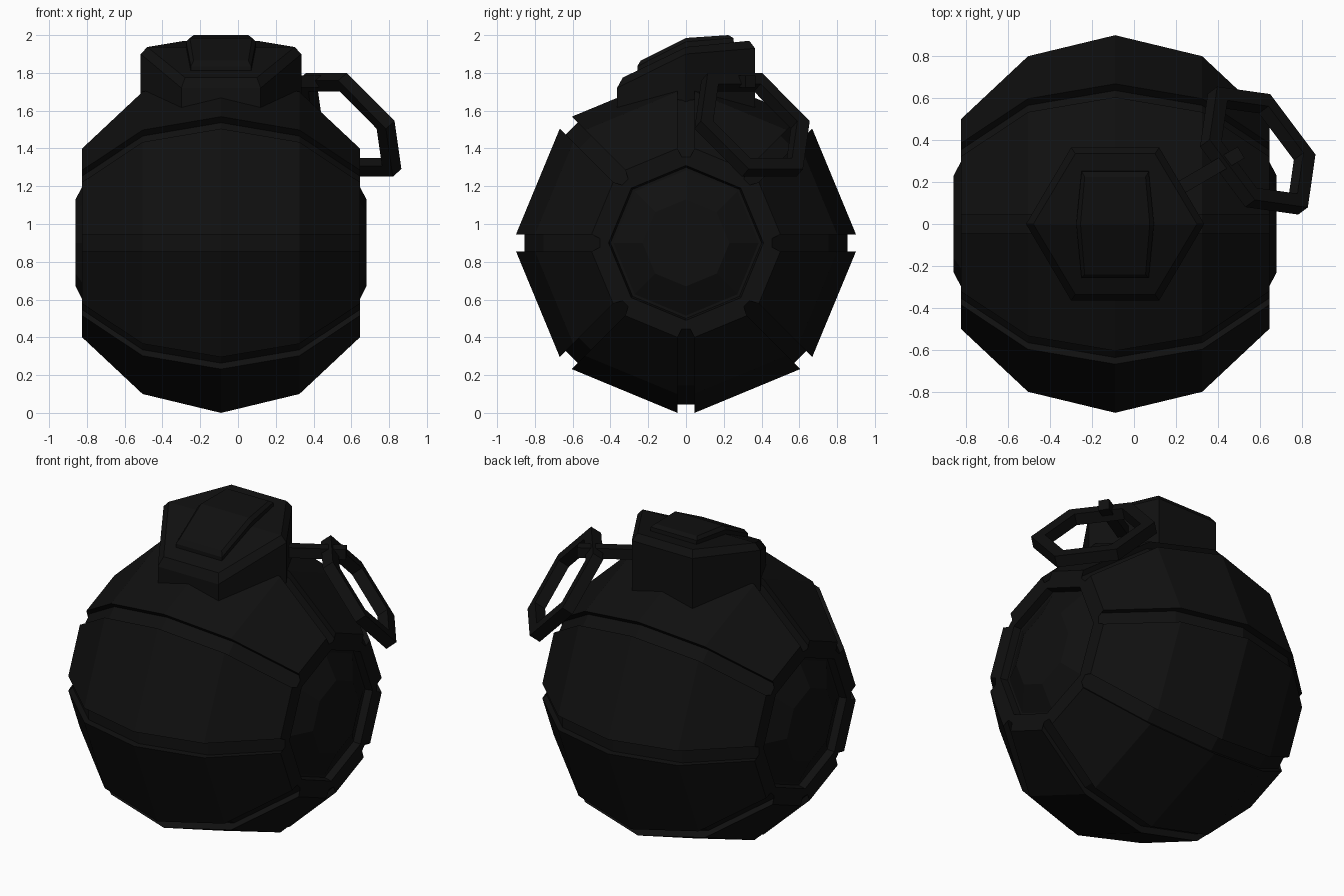
import bpy, bmesh, math
from mathutils import Vector

if "Cube" in bpy.data.objects:
    bpy.data.objects.remove(bpy.data.objects["Cube"])

CX, CZ = -0.09, 0.9          # centre of the body
black = bpy.data.materials.new("matte black")
black.diffuse_color = (0.005, 0.005, 0.005, 1)
black.use_nodes = True
black.node_tree.nodes["Principled BSDF"].inputs["Base Color"].default_value = black.diffuse_color


def loft(name, loops, close=False, split_caps=False):
    """Skin a list of equally long vertex loops; close joins last loop to first."""
    bm = bmesh.new()
    rows = [[bm.verts.new(p) for p in loop] for loop in loops]
    n = len(rows[0])
    pairs = list(zip(rows, rows[1:])) + ([(rows[-1], rows[0])] if close else [])
    for a, b in pairs:
        for i in range(n):
            j = (i + 1) % n
            bm.faces.new((a[i], a[j], b[j], b[i]))
    if not close:
        bm.faces.new(rows[0][::-1])
        t = rows[-1]
        if split_caps:       # hexagon top folded along its long diagonal
            bm.faces.new(t[0:4])
            bm.faces.new(t[3:6] + t[0:1])
        else:
            bm.faces.new(t)
    bmesh.ops.remove_doubles(bm, verts=bm.verts, dist=1e-5)
    bmesh.ops.recalc_face_normals(bm, faces=bm.faces)
    me = bpy.data.meshes.new(name)
    bm.to_mesh(me)
    bm.free()
    me.materials.append(black)
    ob = bpy.data.objects.new(name, me)
    bpy.context.collection.objects.link(ob)
    return ob


# Body: eight panels around the x axis, square grooves between them, recessed end discs
def body_loop(x, r, w=0.045):
    pts = []
    for k in range(8):
        a = k * math.pi / 4
        c, s = math.cos(a), math.sin(a)
        for rad, tan in ((r, -w), (r - w, -w), (r - w, w), (r, w)):
            pts.append((CX + x, rad * c - tan * s, CZ + rad * s + tan * c))
    return pts


half = [(0.415, 0.8, 0.045), (0.735, 0.5, 0.045), (0.735, 0.41, 0),
        (0.69, 0.40, 0), (0.69, 0.385, 0), (0.77, 0.23, 0), (0.77, 0.0, 0)]
profile = [(-x, r, w) for x, r, w in reversed(half)] + [(0, 0.9, 0.045)] + half
# the end points collapse to the axis and are merged
body = loft("grenade_body", [body_loop(*p) for p in profile], close=False)


# Cap and its raised plate: hexagons folded along y = 0
def hexa(wide, narrow, yf, yb, zf, zm, zb):
    return [(CX + wide, 0, zm), (CX + narrow, yb, zb), (CX - narrow, yb, zb),
            (CX - wide, 0, zm), (CX - narrow, yf, zf), (CX + narrow, yf, zf)]


loft("cap", [hexa(0.425, 0.21, -0.365, 0.365, 1.5, 1.5, 1.5),
             hexa(0.425, 0.21, -0.365, 0.365, 1.72, 1.9, 1.93),
             hexa(0.39, 0.19, -0.335, 0.335, 1.775, 1.937, 1.97)], split_caps=True)
loft("cap_plate", [hexa(0.185, 0.16, -0.258, 0.258, 1.77, 1.9, 1.93),
                   hexa(0.185, 0.16, -0.258, 0.25, 1.835, 1.965, 1.985),
                   hexa(0.165, 0.145, -0.24, 0.225, 1.865, 1.985, 2.0)], split_caps=True)

# Pull ring: tilted hexagon of square bar
centre = Vector((0.59, 0.35, 1.525))
u = Vector((-0.6, 0.8, 0)).normalized()
v = Vector((0.46, 0.35, -0.815))
v = (v - v.dot(u) * u).normalized()
nrm = u.cross(v)


def ring_section(k):
    a = k * math.pi / 3
    d = math.cos(a) * u + math.sin(a) * v
    return [centre + d * r + nrm * t for r, t in
            ((0.36, 0.035), (0.36, -0.035), (0.278, -0.035), (0.278, 0.035))]


loft("pull_ring", [ring_section(k) for k in range(6)], close=True)

# Pin: square bar from the cap's side face through the ring
axis = Vector((0.864, 0.504, 0))
side = Vector((-0.504, 0.864, 0))
start = Vector((0.2, 0.16, 1.755))


def pin_section(d, h=0.032):
    return [start + axis * d + side * a * h + Vector((0, 0, b * h))
            for a, b in ((1, 1), (-1, 1), (-1, -1), (1, -1))]


loft("safety_pin", [pin_section(0), pin_section(0.36)])
